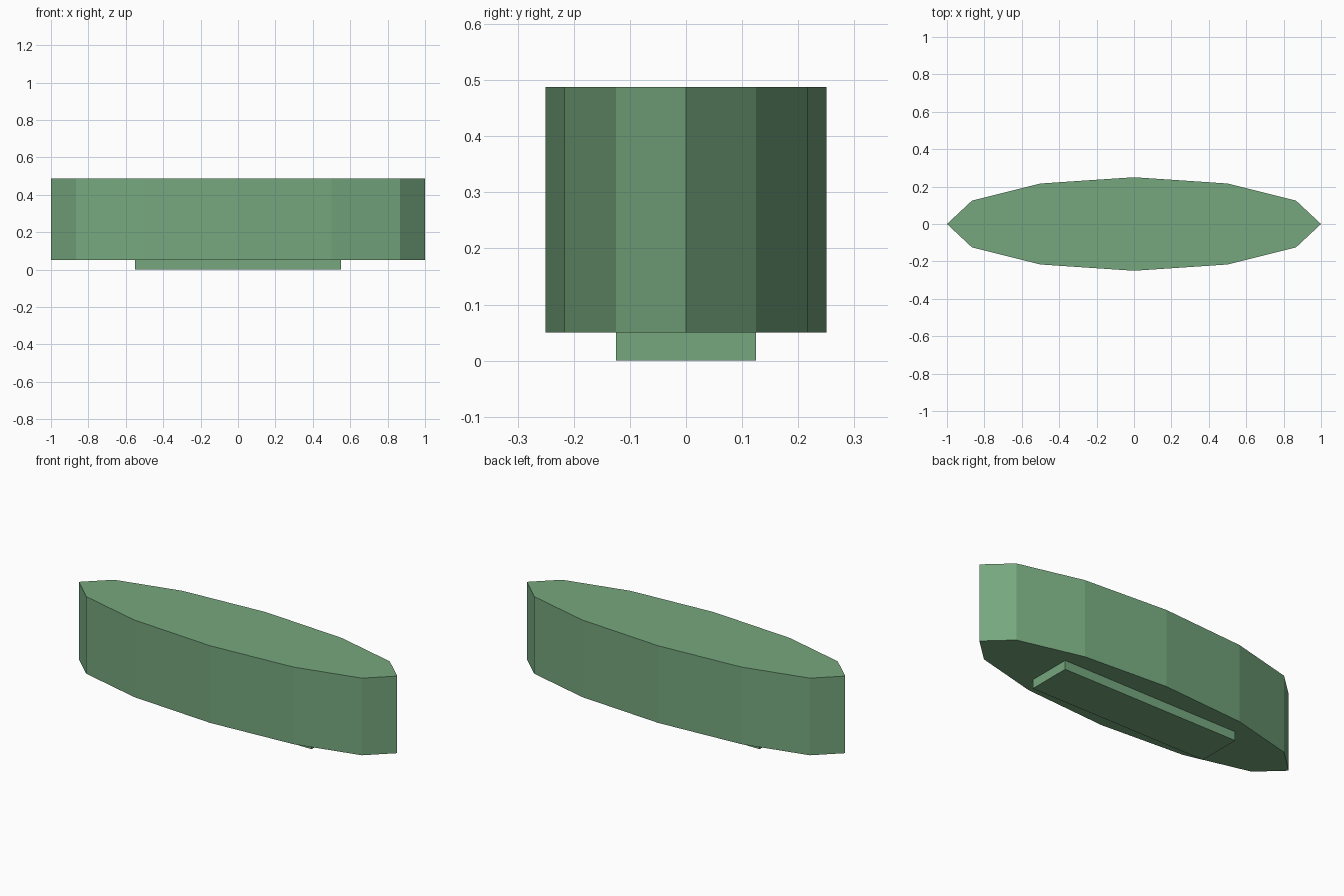
import bpy

if "Cube" in bpy.data.objects:
    bpy.data.objects.remove(bpy.data.objects["Cube"])

green = bpy.data.materials.new("green")
green.diffuse_color = (0.18, 0.39, 0.21, 1)
green.use_nodes = True
green.node_tree.nodes["Principled BSDF"].inputs["Base Color"].default_value = green.diffuse_color


def finish(name, scale):
    """Name the active primitive, apply its scale and colour it."""
    obj = bpy.context.object
    obj.name = name
    obj.scale = scale
    bpy.ops.object.transform_apply(location=False, rotation=False, scale=True)
    obj.data.materials.append(green)


# Twelve-sided oval body with pointed ends on the x axis
BOTTOM, TOP = 0.05, 0.488
bpy.ops.mesh.primitive_cylinder_add(
    vertices=12, radius=1, depth=TOP - BOTTOM,
    location=(0, 0, (TOP + BOTTOM) / 2))
finish("oval_body", (1, 0.25, 1))

# Thin rectangular foot under the body
bpy.ops.mesh.primitive_cube_add(size=1, location=(0, 0, BOTTOM / 2))
finish("base_foot", (1.1, 0.25, BOTTOM))
